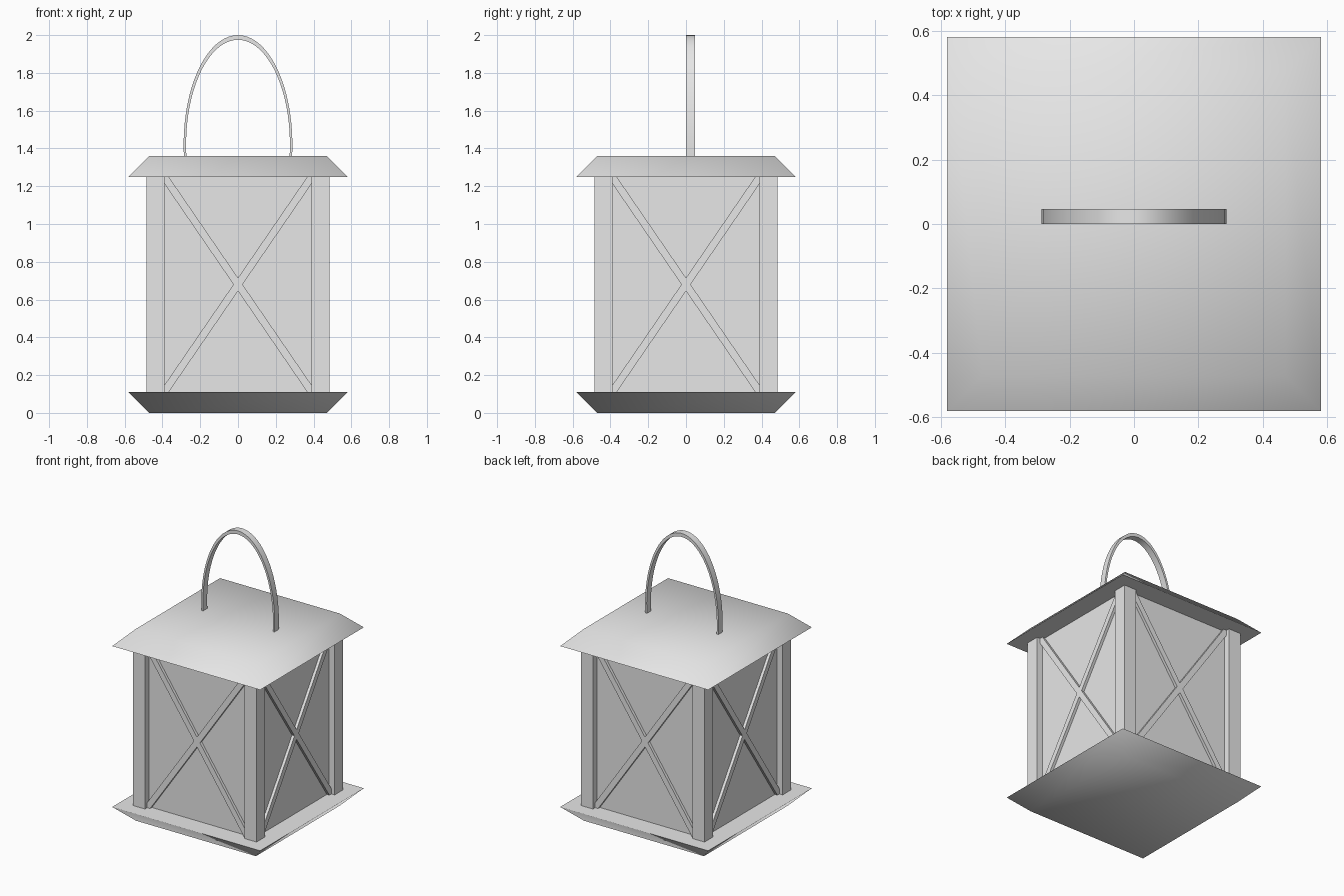
import bpy, bmesh, math
from mathutils import Matrix, Vector

cube = bpy.data.objects.get("Cube")
if cube:
    bpy.data.objects.remove(cube, do_unlink=True)

metal = bpy.data.materials.new("light_grey")
metal.use_nodes = True
grey = (0.8, 0.8, 0.8, 1)
metal.diffuse_color = grey
metal.node_tree.nodes["Principled BSDF"].inputs["Base Color"].default_value = grey


def finish(name, bm, smooth_angle=0):
    """Turn a bmesh into an object, smoothing edges below the given angle."""
    bmesh.ops.recalc_face_normals(bm, faces=bm.faces[:])
    limit = math.radians(smooth_angle)
    for f in bm.faces:
        f.smooth = smooth_angle > 0
    for e in bm.edges:
        e.smooth = e.calc_face_angle(0) < limit
    mesh = bpy.data.meshes.new(name)
    bm.to_mesh(mesh)
    bm.free()
    mesh.materials.append(metal)
    obj = bpy.data.objects.new(name, mesh)
    bpy.context.scene.collection.objects.link(obj)
    return obj


def loft(name, rings, smooth_angle=0):
    """Join rings of points into a closed solid."""
    bm = bmesh.new()
    loops = [[bm.verts.new(p) for p in ring] for ring in rings]
    for a, b in zip(loops, loops[1:]):
        for i in range(len(a)):
            j = (i + 1) % len(a)
            bm.faces.new((a[i], a[j], b[j], b[i]))
    bm.faces.new(loops[0])
    bm.faces.new(loops[-1])
    return finish(name, bm, smooth_angle)


def square(half, z, cx=0, cy=0):
    return [(cx + sx * half, cy + sy * half, z)
            for sx, sy in ((-1, -1), (1, -1), (1, 1), (-1, 1))]


LOW, HIGH = 0.11, 1.25
OUTER, POST_INNER, PANEL, BRACE = 0.485, 0.39, 0.44, 0.46

# Tapered tray and roof, softly shaded across their slopes
loft("base_tray", [square(0.47, 0), square(0.58, LOW)], 70)
loft("roof", [square(0.58, HIGH), square(0.47, 1.36)], 70)

# Enclosed body and corner posts
loft("body_panels", [square(PANEL, LOW), square(PANEL, HIGH)])
post_half = (OUTER - POST_INNER) / 2
post_mid = (OUTER + POST_INNER) / 2
for side, sx in (("left", 1), ("right", -1)):
    for end, sy in (("front", -1), ("back", 1)):
        loft(f"{end}_{side}_post",
             [square(post_half, z, sx * post_mid, sy * post_mid) for z in (LOW, HIGH)])

# Crossed braces: one quarter of the outline, mirrored into a full cross
notch_x, notch_z = 0.024, 0.035
slope = notch_z / notch_x
end_x, end_z = POST_INNER + 0.01, (HIGH - LOW) / 2 + 0.01
quarter = [(notch_x, 0), (end_x, (end_x - notch_x) * slope), (end_x, end_z),
           ((end_z - notch_z) / slope, end_z), (0, notch_z)]
half = quarter + [(-x, z) for x, z in reversed(quarter[:-1])]
outline = half + [(x, -z) for x, z in reversed(half[1:-1])]
middle = (LOW + HIGH) / 2
for i, side in enumerate(("front", "left", "back", "right")):
    turn = Matrix.Rotation(i * math.pi / 2, 3, "Z")
    loft(f"{side}_cross_brace",
         [[turn @ Vector((x, y, middle + z)) for x, z in outline]
          for y in (-BRACE, -PANEL + 0.01)])

# Flat band handle following a half ellipse
sections = []
steps, dip = 40, 0.14
for i in range(steps + 1):
    a = -dip + (math.pi + 2 * dip) * i / steps
    c, s = math.cos(a), math.sin(a)
    sections.append([(rx * c, y, 1.42 + rz * s)
                     for rx, rz, y in ((0.288, 0.58, 0), (0.288, 0.58, 0.047),
                                       (0.275, 0.555, 0.047), (0.275, 0.555, 0))])
loft("handle", sections, 40)
